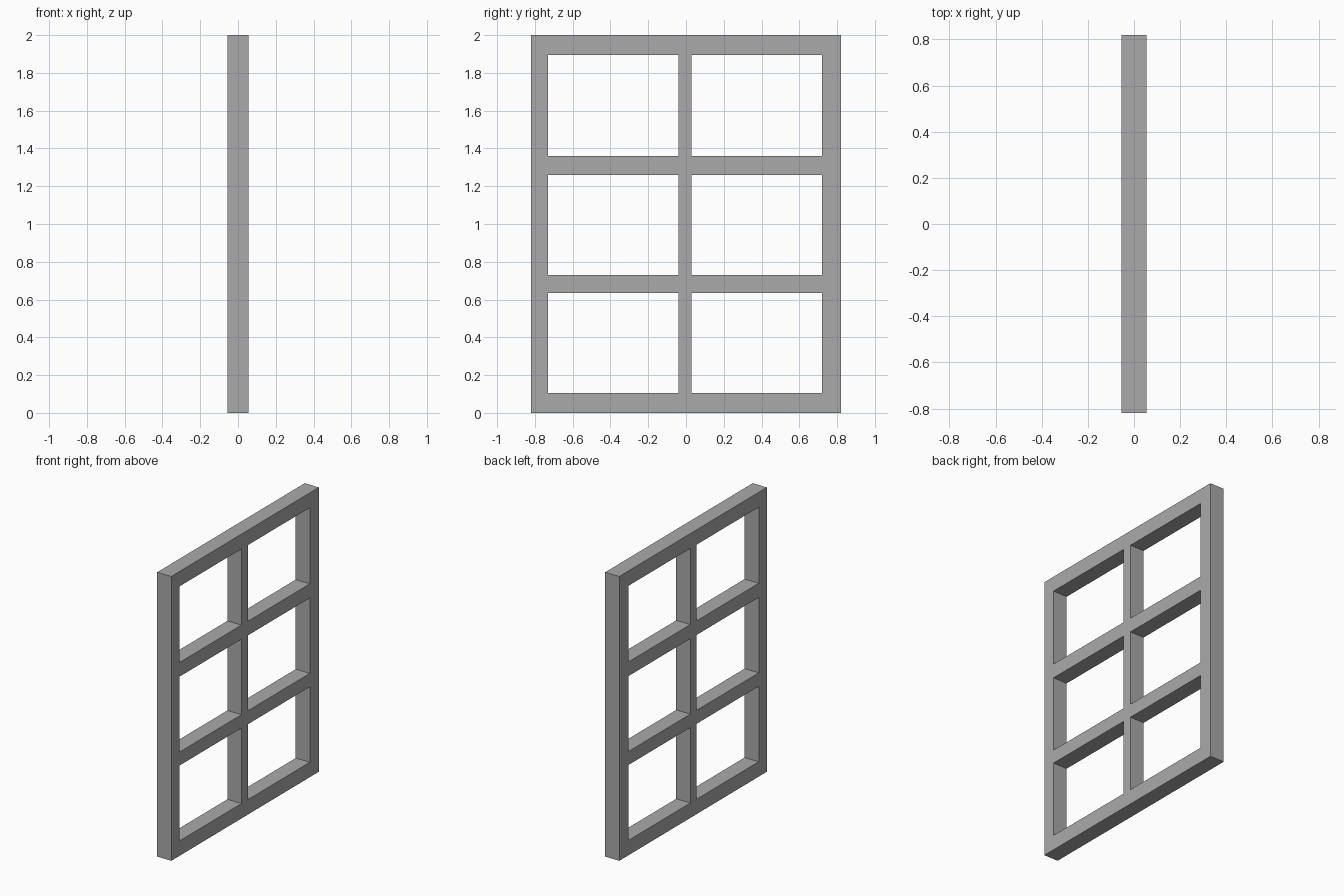
import bpy
import bmesh

cube = bpy.data.objects.get("Cube")
if cube:
    bpy.data.objects.remove(cube, do_unlink=True)

# Edges of the bars across the width (y) and up the height (z)
Y_CUTS = [-0.82, -0.73, -0.04, 0.03, 0.72, 0.82]
Z_CUTS = [0, 0.105, 0.635, 0.73, 1.26, 1.36, 1.895, 2]
HALF_DEPTH = 0.055

grey = bpy.data.materials.new("grey")
grey.use_nodes = True
colour = (0.4, 0.4, 0.4, 1)
grey.diffuse_color = colour
grey.node_tree.nodes["Principled BSDF"].inputs["Base Color"].default_value = colour

# Flat lattice: every cell except the openings, which lie between bars
bm = bmesh.new()
grid = [[bm.verts.new((-HALF_DEPTH, y, z)) for z in Z_CUTS] for y in Y_CUTS]
for i in range(len(Y_CUTS) - 1):
    for j in range(len(Z_CUTS) - 1):
        if i % 2 and j % 2:
            continue
        bm.faces.new((grid[i][j], grid[i + 1][j], grid[i + 1][j + 1], grid[i][j + 1]))

# Give the lattice its depth
lattice = bmesh.ops.extrude_face_region(bm, geom=bm.faces[:], use_keep_orig=True)
moved = [v for v in lattice["geom"] if isinstance(v, bmesh.types.BMVert)]
bmesh.ops.translate(bm, verts=moved, vec=(2 * HALF_DEPTH, 0, 0))
bmesh.ops.recalc_face_normals(bm, faces=bm.faces[:])

# Merge the coplanar cells into long clean faces
bmesh.ops.dissolve_limit(bm, angle_limit=0.01, verts=bm.verts[:], edges=bm.edges[:])

mesh = bpy.data.meshes.new("window_frame")
bm.to_mesh(mesh)
bm.free()
mesh.materials.append(grey)
frame = bpy.data.objects.new("window_frame", mesh)
bpy.context.collection.objects.link(frame)
